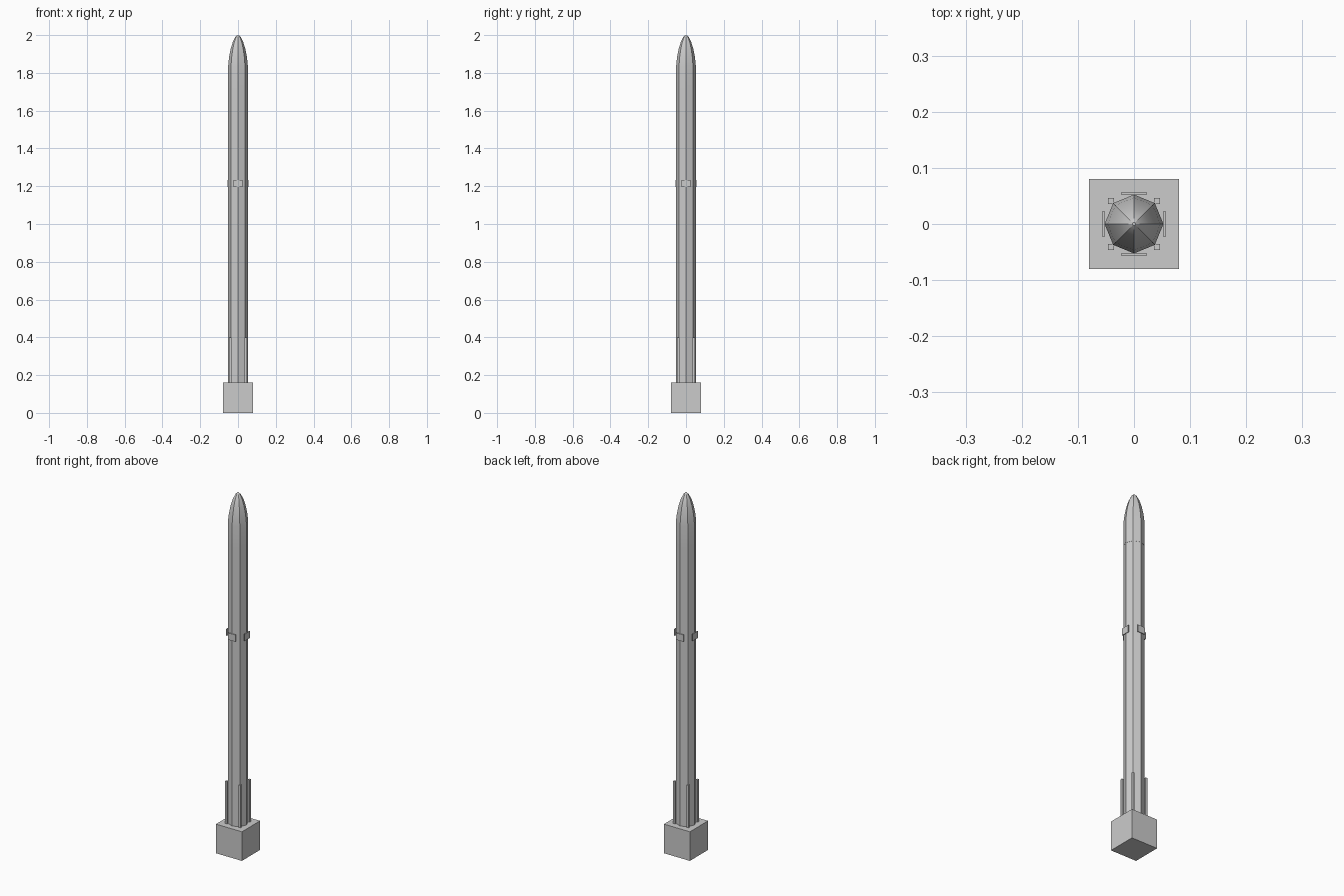
import bpy
import bmesh
import math

if "Cube" in bpy.data.objects:
    bpy.data.objects.remove(bpy.data.objects["Cube"])

grey = bpy.data.materials.new("light grey")
grey.diffuse_color = (0.6, 0.6, 0.6, 1)
grey.use_nodes = True
grey.node_tree.nodes["Principled BSDF"].inputs["Base Color"].default_value = grey.diffuse_color


def finish(name, bm):
    bmesh.ops.recalc_face_normals(bm, faces=bm.faces)
    mesh = bpy.data.meshes.new(name)
    bm.to_mesh(mesh)
    bm.free()
    mesh.materials.append(grey)
    obj = bpy.data.objects.new(name, mesh)
    bpy.context.collection.objects.link(obj)
    return obj


def box(name, center, size):
    bm = bmesh.new()
    bmesh.ops.create_cube(bm, size=1)
    for v in bm.verts:
        v.co = [c + s * p for c, s, p in zip(center, size, v.co)]
    return finish(name, bm)


def lathe(name, profile, sides=8):
    """Closed solid from (radius, z) rings, with corners on the axes."""
    bm = bmesh.new()
    rings = []
    for r, z in profile:
        rings.append([bm.verts.new((r * math.cos(math.tau * i / sides),
                                    r * math.sin(math.tau * i / sides), z))
                      for i in range(sides)])
    for low, high in zip(rings, rings[1:]):
        for i in range(sides):
            j = (i + 1) % sides
            bm.faces.new((low[i], low[j], high[j], high[i]))
    bm.faces.new(rings[0][::-1])
    bm.faces.new(rings[-1])
    return finish(name, bm)


# Square launch base
box("base_block", (0, 0, 0.081), (0.16, 0.16, 0.162))

# Octagonal body and rounded nose
lathe("body", [(0.052, 0.162), (0.052, 1.71)])
nose = lathe("nose", [(0.0525, 1.71), (0.0525, 1.835), (0.047, 1.885),
                      (0.038, 1.93), (0.027, 1.965), (0.014, 1.99), (0.003, 2.0)])
bpy.context.view_layer.objects.active = nose
nose.select_set(True)
bpy.ops.object.shade_smooth_by_angle(angle=math.radians(25))

# Four folded legs on the diagonals
for sx in (-1, 1):
    for sy in (-1, 1):
        box("leg", (sx * 0.041, sy * 0.041, 0.28), (0.011, 0.011, 0.236))

# Four steering plates on the axes
for s in (-1, 1):
    box("steering_plate_side", (s * 0.0545, 0, 1.215), (0.004, 0.046, 0.038))
    box("steering_plate_end", (0, s * 0.0545, 1.215), (0.046, 0.004, 0.038))
